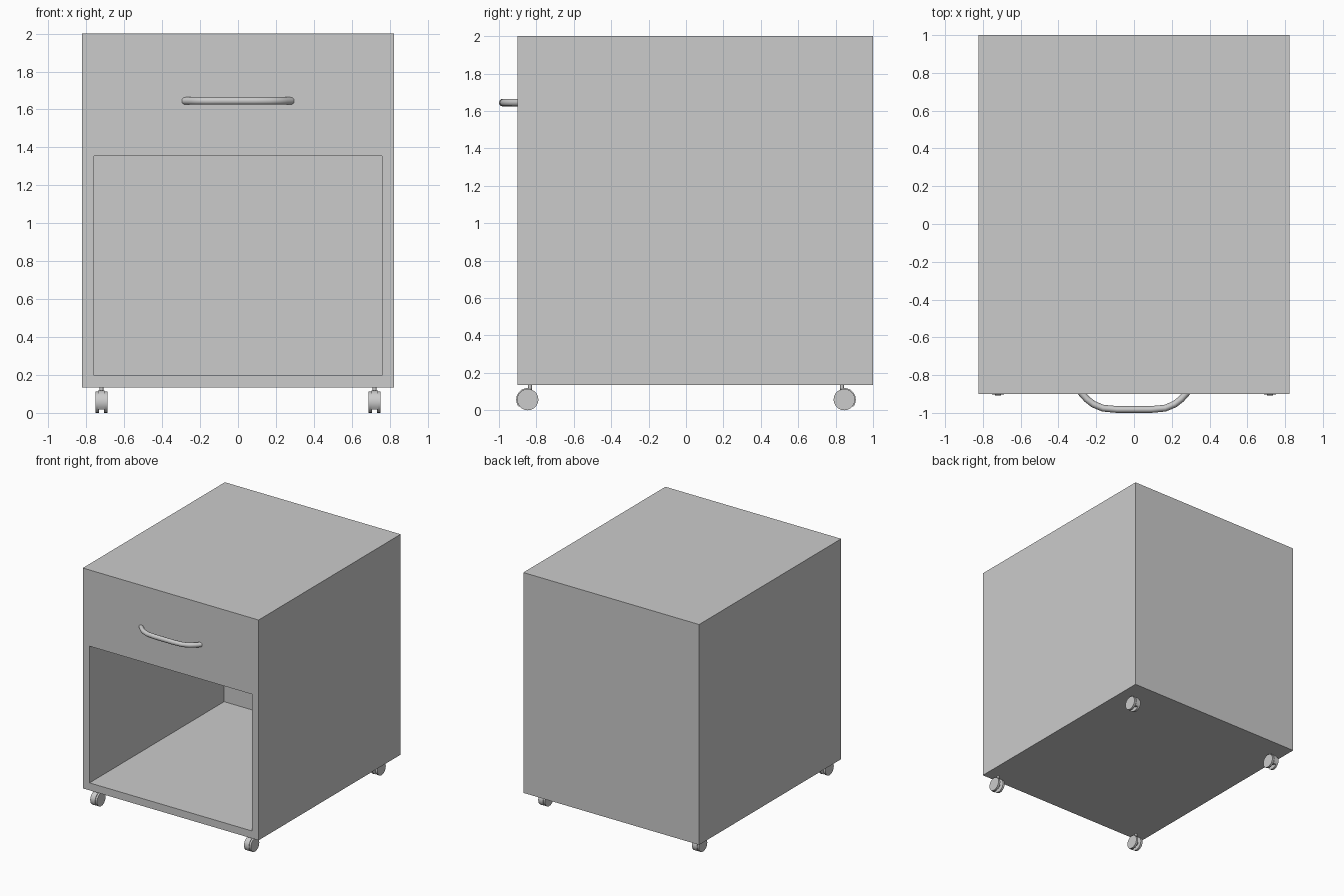
import bpy, bmesh
from math import sin, cos, pi, radians

if "Cube" in bpy.data.objects:
    bpy.data.objects.remove(bpy.data.objects["Cube"])


def finish(bm, name, smooth=False):
    bmesh.ops.recalc_face_normals(bm, faces=bm.faces)
    mesh = bpy.data.meshes.new(name)
    bm.to_mesh(mesh)
    bm.free()
    obj = bpy.data.objects.new(name, mesh)
    bpy.context.collection.objects.link(obj)
    if smooth:
        bpy.ops.object.select_all(action='DESELECT')
        obj.select_set(True)
        bpy.context.view_layer.objects.active = obj
        bpy.ops.object.shade_smooth_by_angle(angle=radians(35))
    return obj


def extrude_x(name, profile, x0, x1, smooth=False):
    """Prism along x from a (y, z) profile."""
    bm = bmesh.new()
    face = bm.faces.new([bm.verts.new((x0, y, z)) for y, z in profile])
    ext = bmesh.ops.extrude_face_region(bm, geom=[face])
    verts = [v for v in ext['geom'] if isinstance(v, bmesh.types.BMVert)]
    bmesh.ops.translate(bm, verts=verts, vec=(x1 - x0, 0, 0))
    return finish(bm, name, smooth)


def arc(cy, cz, r, a0, a1, n, sy=1):
    return [(cy + sy * r * cos(a0 + (a1 - a0) * i / n),
             cz + r * sin(a0 + (a1 - a0) * i / n)) for i in range(n + 1)]


# Cabinet body: box with an open compartment pushed in from the front
bm = bmesh.new()
bmesh.ops.create_cube(bm, size=1)
for v in bm.verts:
    v.co = (0.823 if v.co.x > 0 else -0.823,
            1.0 if v.co.y > 0 else -0.9,
            2.0 if v.co.z > 0 else 0.135)
front = min(bm.faces, key=lambda f: f.calc_center_median().y)
bmesh.ops.inset_region(bm, faces=[front], thickness=0.063)
for v in front.verts:
    v.co = (0.76 if v.co.x > 0 else -0.76, -0.9, 1.355 if v.co.z > 1 else 0.198)
ext = bmesh.ops.extrude_face_region(bm, geom=[front])
back = [v for v in ext['geom'] if isinstance(v, bmesh.types.BMVert)]
bmesh.ops.translate(bm, verts=back, vec=(0, 1.8, 0))
if front.is_valid:
    bmesh.ops.delete(bm, geom=[front], context='FACES_ONLY')
finish(bm, "cabinet_body")

# Bowed drawer handle: round bar swept along a mirrored path
half = [(-0.283, -0.89), (-0.25, -0.927), (-0.215, -0.954),
        (-0.165, -0.975), (-0.09, -0.982)]
path = half + [(-x, y) for x, y in reversed(half)]
bm = bmesh.new()
rings = []
for i, (x, y) in enumerate(path):
    xa, ya = path[max(i - 1, 0)]
    xb, yb = path[min(i + 1, len(path) - 1)]
    d = ((xb - xa) ** 2 + (yb - ya) ** 2) ** 0.5
    nx, ny = -(yb - ya) / d, (xb - xa) / d
    rings.append([bm.verts.new((x + nx * 0.018 * cos(a), y + ny * 0.018 * cos(a),
                                1.645 + 0.02 * sin(a)))
                  for a in [2 * pi * k / 12 for k in range(12)]])
for r0, r1 in zip(rings, rings[1:]):
    for k in range(12):
        j = (k + 1) % 12
        bm.faces.new((r0[k], r0[j], r1[j], r1[k]))
bm.faces.new(rings[0])
bm.faces.new(rings[-1])
finish(bm, "drawer_handle", True)

# Four twin-wheel casters, facing outwards at front and back
R = 0.057
for sx in (-1, 1):
    for sy in (-1, 1):
        tag = ("front" if sy < 0 else "back") + ("_left" if sx < 0 else "_right")
        cx, cy = sx * 0.72, sy * 0.846
        # wheels
        for k in (-1, 1):
            circle = arc(cy, R, R, 0, 2 * pi, 20)[:-1]
            extrude_x(tag + "_wheel", circle, cx + k * 0.014, cx + k * 0.032, True)
        # hood between the wheels, with a hub in the middle
        hood = arc(cy, R, 0.062, radians(-38), radians(105), 12, sy)
        hood += arc(cy, R, 0.02, radians(150), radians(260), 4, sy)
        extrude_x(tag + "_hood", hood, cx - 0.017, cx + 0.017, True)
        # stem up into the cabinet
        bm = bmesh.new()
        bmesh.ops.create_cone(bm, cap_ends=True, segments=12, radius1=0.01,
                              radius2=0.01, depth=0.06)
        bmesh.ops.translate(bm, verts=bm.verts, vec=(cx, sy * 0.834, 0.11))
        finish(bm, tag + "_stem", True)
